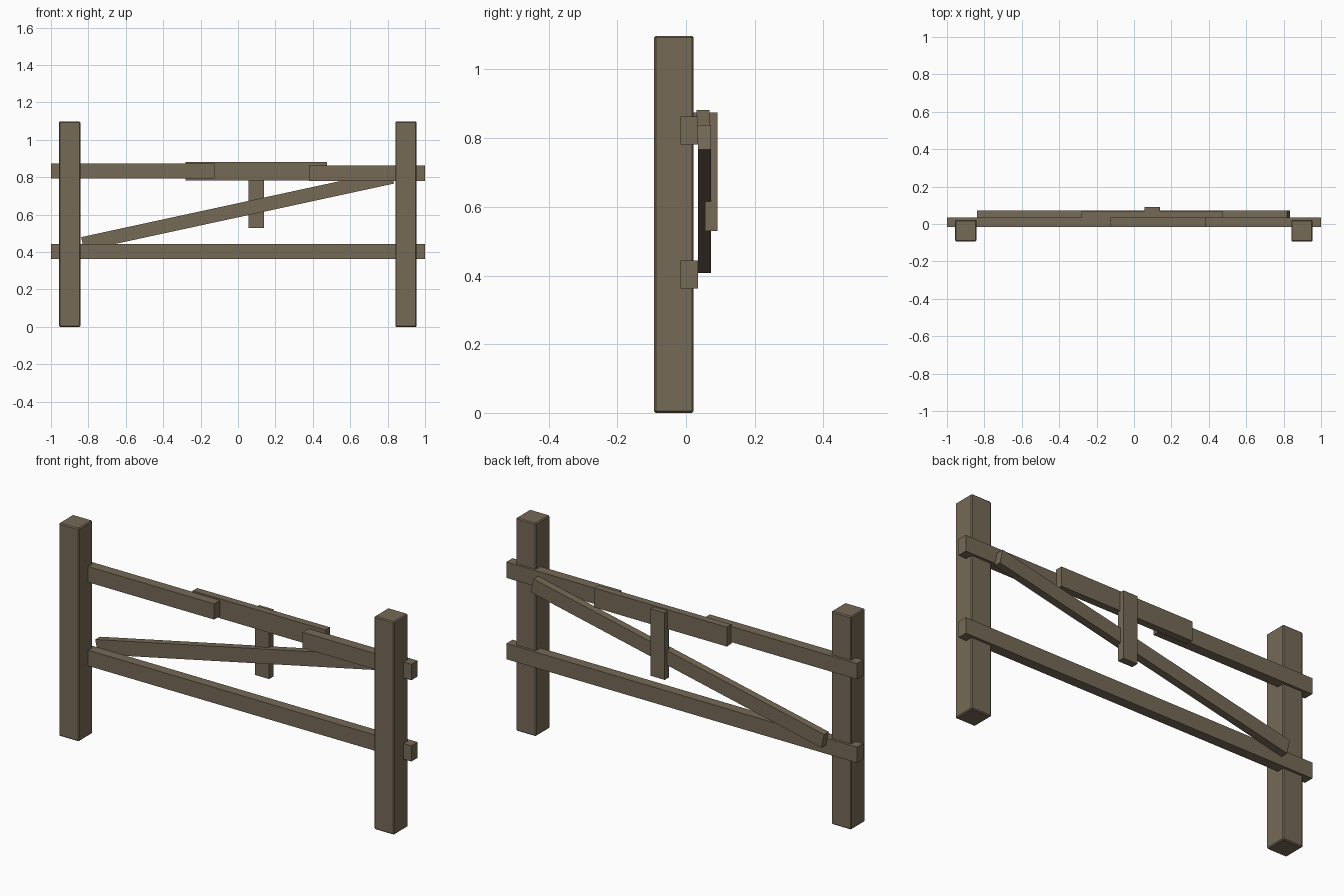
import bpy, bmesh, math
from mathutils import Matrix

if "Cube" in bpy.data.objects:
    bpy.data.objects.remove(bpy.data.objects["Cube"])

wood = bpy.data.materials.new("weathered_wood")
wood.diffuse_color = (0.18, 0.142, 0.093, 1)
wood.use_nodes = True
wood.node_tree.nodes["Principled BSDF"].inputs["Base Color"].default_value = wood.diffuse_color


def board(name, x, y, z, angle=0.0, bevel=0.0):
    """Box spanning the x, y, z ranges, turned about its centre in the front plane."""
    spans = (x, y, z)
    size = [b - a for a, b in spans]
    mid = [(a + b) / 2 for a, b in spans]
    bm = bmesh.new()
    bmesh.ops.create_cube(bm, size=1)
    bmesh.ops.scale(bm, vec=size, verts=bm.verts)
    if bevel:
        bmesh.ops.bevel(bm, geom=bm.edges[:], offset=bevel, segments=1, affect='EDGES')
    bm.transform(Matrix.Translation(mid) @ Matrix.Rotation(-angle, 4, 'Y'))
    mesh = bpy.data.meshes.new(name)
    bm.to_mesh(mesh)
    bm.free()
    mesh.materials.append(wood)
    obj = bpy.data.objects.new(name, mesh)
    bpy.context.collection.objects.link(obj)
    return obj


# Posts with slightly chamfered edges
for side, cx in (("left", -0.9), ("right", 0.898)):
    board(side + "_post", (cx - 0.057, cx + 0.057), (-0.093, 0.022), (0, 1.098), bevel=0.005)

# Rails: a full lower one and a broken upper one
rail_y = (-0.016, 0.035)
board("lower_rail", (-1, 1), rail_y, (0.362, 0.443))
board("upper_rail_left", (-1, -0.125), rail_y, (0.793, 0.874))
board("upper_rail_right", (0.38, 1), rail_y, (0.781, 0.863))

# Patch board bridging the broken rail, and its short upright
board("patch_board", (-0.28, 0.476), (0.031, 0.068), (0.782, 0.882))
board("short_upright", (0.057, 0.138), (0.056, 0.092), (0.529, 0.875))

# Diagonal brace
board("diagonal_brace", (-0.85, 0.846), (0.035, 0.073), (0.586, 0.660),
      angle=math.atan(0.2165))
